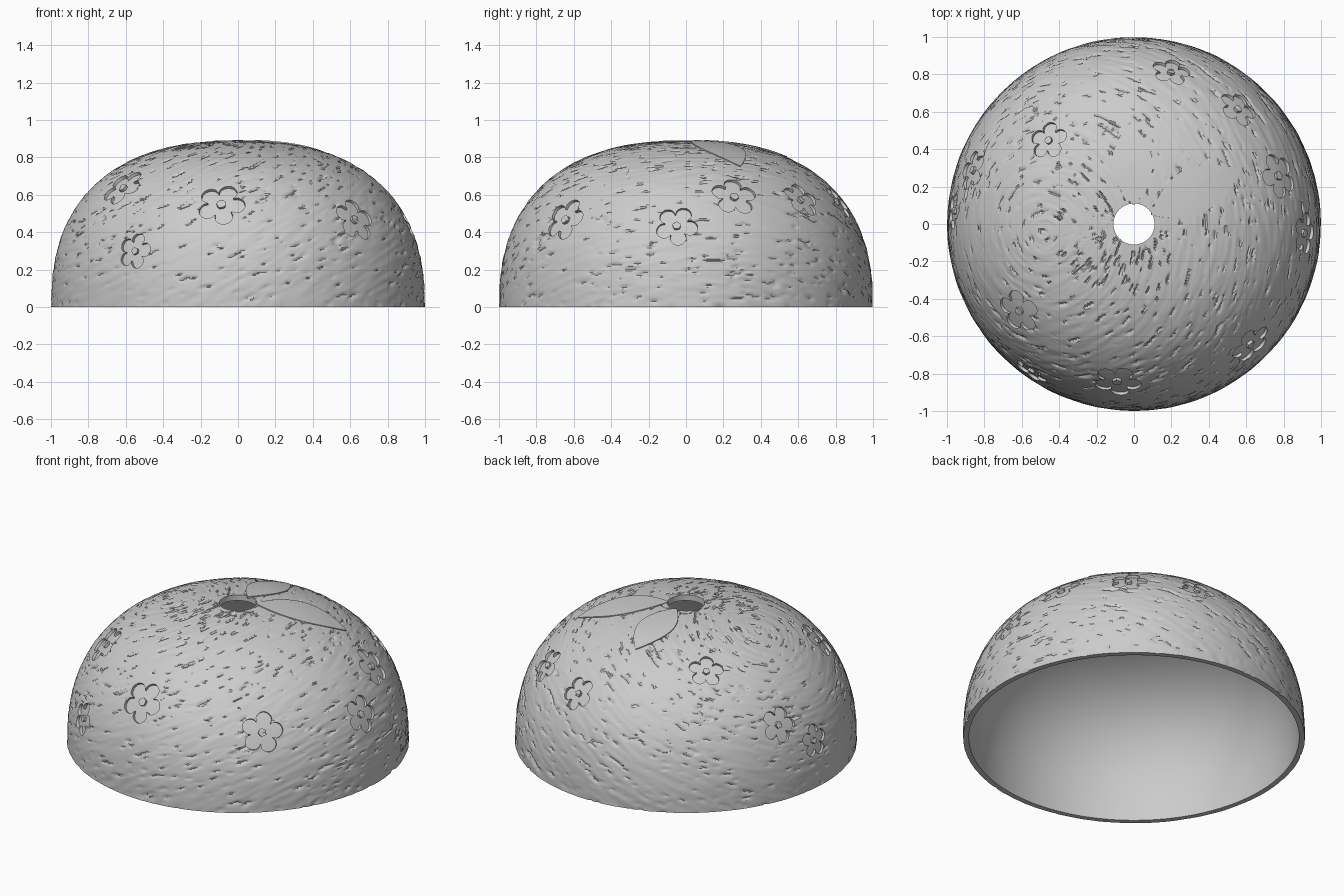
import bpy, bmesh, math
from math import sin, cos, pi
from mathutils import Vector, noise

cube = bpy.data.objects.get("Cube")
if cube:
    bpy.data.objects.remove(cube)

HEIGHT, POWER, HOLE, WALL = 0.89, 2.42, 0.11, 0.035
UP = Vector((0, 0, 1))
SWIRL = Vector((-0.5, -0.05, 0.85)).normalized()

grey = bpy.data.materials.new("warm_grey")
grey.use_nodes = True
grey.diffuse_color = (0.6, 0.6, 0.6, 1)
grey.node_tree.nodes["Principled BSDF"].inputs["Base Color"].default_value = (0.6, 0.6, 0.6, 1)


def on_dome(p):
    """Push a point along its ray onto the dome."""
    r = math.hypot(p.x, p.y)
    return p * (r ** POWER + (max(p.z, 0) / HEIGHT) ** POWER) ** (-1 / POWER)


def height_at(x, y):
    return HEIGHT * max(0, 1 - math.hypot(x, y) ** POWER) ** (1 / POWER)


def normal_at(p):
    r = max(math.hypot(p.x, p.y), 1e-6)
    radial = r ** (POWER - 1)
    return Vector((p.x / r * radial, p.y / r * radial,
                   (max(p.z, 0) / HEIGHT) ** (POWER - 1) / HEIGHT)).normalized()


def pick(obj):
    bpy.ops.object.select_all(action='DESELECT')
    obj.select_set(True)
    bpy.context.view_layer.objects.active = obj


def smooth(obj):
    pick(obj)
    bpy.ops.object.shade_smooth_by_angle(angle=math.radians(38))


def build(name, ring_sets, cap_first=False, loop=False):
    """Skin sets of closed point rings into one object."""
    bm = bmesh.new()
    for rings in ring_sets:
        rows = [[bm.verts.new(p) for p in ring] for ring in rings]
        if loop:
            rows.append(rows[0])
        for a, b in zip(rows, rows[1:]):
            n = len(a)
            for i in range(n):
                j = (i + 1) % n
                bm.faces.new((a[i], a[j], b[j], b[i]))
        if cap_first:
            bm.faces.new(rows[0])
    bmesh.ops.recalc_face_normals(bm, faces=bm.faces)
    mesh = bpy.data.meshes.new(name)
    bm.to_mesh(mesh)
    bm.free()
    mesh.materials.append(grey)
    obj = bpy.data.objects.new(name, mesh)
    bpy.context.collection.objects.link(obj)
    return obj


# Dome shell: textured outside, plain inside
SEGMENTS, ROWS, INNER_ROWS = 380, 180, 24


def profile(t, shrink=0):
    return ((1 - shrink) * cos(t) ** (2 / POWER),
            (HEIGHT - shrink) * sin(t) ** (2 / POWER))


def carved(p):
    """Fine ripples and short dashes that circle a tilted axis."""
    turn = p.normalized().angle(SWIRL)
    q = p * 15 + SWIRL * (turn * 75)
    ripple = noise.noise(p * 7 + SWIRL * (turn * 42))
    patch = 0.16 * noise.noise(p * 2.5)
    dash = min(max((noise.noise(q) - 0.36 + patch) * 6, 0), 1)
    return p + normal_at(p) * (0.003 * (ripple - 0.6) - 0.009 * dash)


def ring_of(r, z):
    return [Vector((r * cos(2 * pi * i / SEGMENTS), r * sin(2 * pi * i / SEGMENTS), z))
            for i in range(SEGMENTS)]


def end_angle(shrink):
    return math.acos((HOLE / (1 - shrink)) ** (POWER / 2))


rows = [[carved(p) for p in ring_of(*profile(end_angle(0) * k / ROWS))]
        for k in range(ROWS + 1)]
rows += [ring_of(*profile(end_angle(WALL) * k / INNER_ROWS, WALL))
         for k in range(INNER_ROWS, -1, -1)]
shell = build("dome_shell", [rows], loop=True)


# Engraved flowers, each leaving a small raised heart
def lifted(points, lift):
    return [p + normal_at(p) * lift for p in points]


def flower_rings(x, y, size, tilt):
    centre = Vector((x, y, height_at(x, y)))
    n = normal_at(centre)
    side = UP.cross(n).normalized()
    rise = n.cross(side)

    def outline(scale, pentagon):
        pts = []
        for i in range(60):
            a = 2 * pi * i / 60
            lobe = abs(cos(2.5 * a)) ** 0.6
            r = 1 - 0.12 * lobe if pentagon else 0.56 + 0.44 * lobe
            d = side * sin(a + tilt) + rise * cos(a + tilt)
            pts.append(on_dome(centre + d * (r * scale * size)))
        return pts

    heart, middle, edge = outline(0.2, True), outline(0.6, False), outline(1, False)
    top, floor = 0.02, -0.018
    return [lifted(heart, floor), lifted(heart, top), lifted(middle, top),
            lifted(edge, top), lifted(edge, floor), lifted(middle, floor)]


FLOWERS = [(-0.09, -0.85, 0.13, 0.4), (0.63, -0.65, 0.125, 0.2), (0.92, -0.05, 0.115, 0.5),
           (0.78, 0.26, 0.125, 0.1), (0.56, 0.62, 0.11, 0.3), (0.2, 0.82, 0.105, 0.6),
           (-0.46, 0.45, 0.105, 0.2), (-0.87, 0.29, 0.11, 0.5), (-0.97, 0.07, 0.1, 0.1),
           (-0.62, -0.47, 0.125, 0.3), (-0.555, -0.795, 0.1, 0.2)]
cutter = build("flower_cutter", [flower_rings(*spec) for spec in FLOWERS], loop=True)
cutter.hide_render = True
engrave = shell.modifiers.new("engrave", 'BOOLEAN')
engrave.operation = 'DIFFERENCE'
engrave.solver = 'EXACT'
engrave.object = cutter
pick(shell)
bpy.ops.object.modifier_apply(modifier=engrave.name)
bpy.data.objects.remove(cutter)
smooth(shell)


# Leaves lying along the dome from the top opening
def leaf(name, start, tip, width, bow):
    start, tip = Vector(start), Vector(tip)
    along = tip - start
    across = Vector((-along.y, along.x)).normalized()
    steps = 24

    def contour(scale, lift):
        params = [(k / steps, 1) for k in range(steps)]
        params += [(1 - k / steps, -1) for k in range(steps)]
        out = []
        for t, s in params:
            w = width * max(0, sin(pi * t)) ** 0.85
            t = 0.5 + (t - 0.5) * scale
            flat = start + along * t + across * (s * scale * w + bow * sin(pi * t))
            out.append(Vector((flat.x, flat.y, height_at(*flat))))
        return lifted(out, lift)

    smooth(build(name, [[contour(0.05, 0.004), contour(0.35, 0.004), contour(0.7, 0.004),
                         contour(1, 0.004), contour(1, -0.01)]], cap_first=True))


leaf("back_leaf", (0, 0.1), (-0.02, 0.54), 0.11, 0)
leaf("side_leaf", (0.09, 0.05), (0.57, 0.29), 0.125, 0.01)


# Lobed collar round the opening
def collar_ring(lobed, lift):
    pts = []
    for i in range(80):
        a = 2 * pi * i / 80
        r = HOLE + (0.008 + 0.027 * max(0, cos(5 * (a + 0.35))) ** 0.5 if lobed else 0)
        pts.append(Vector((r * cos(a), r * sin(a), height_at(r, 0) + lift)))
    return pts


smooth(build("opening_collar", [[collar_ring(False, -0.02), collar_ring(False, 0.001),
                                 collar_ring(True, 0.001), collar_ring(True, -0.02)]]))
